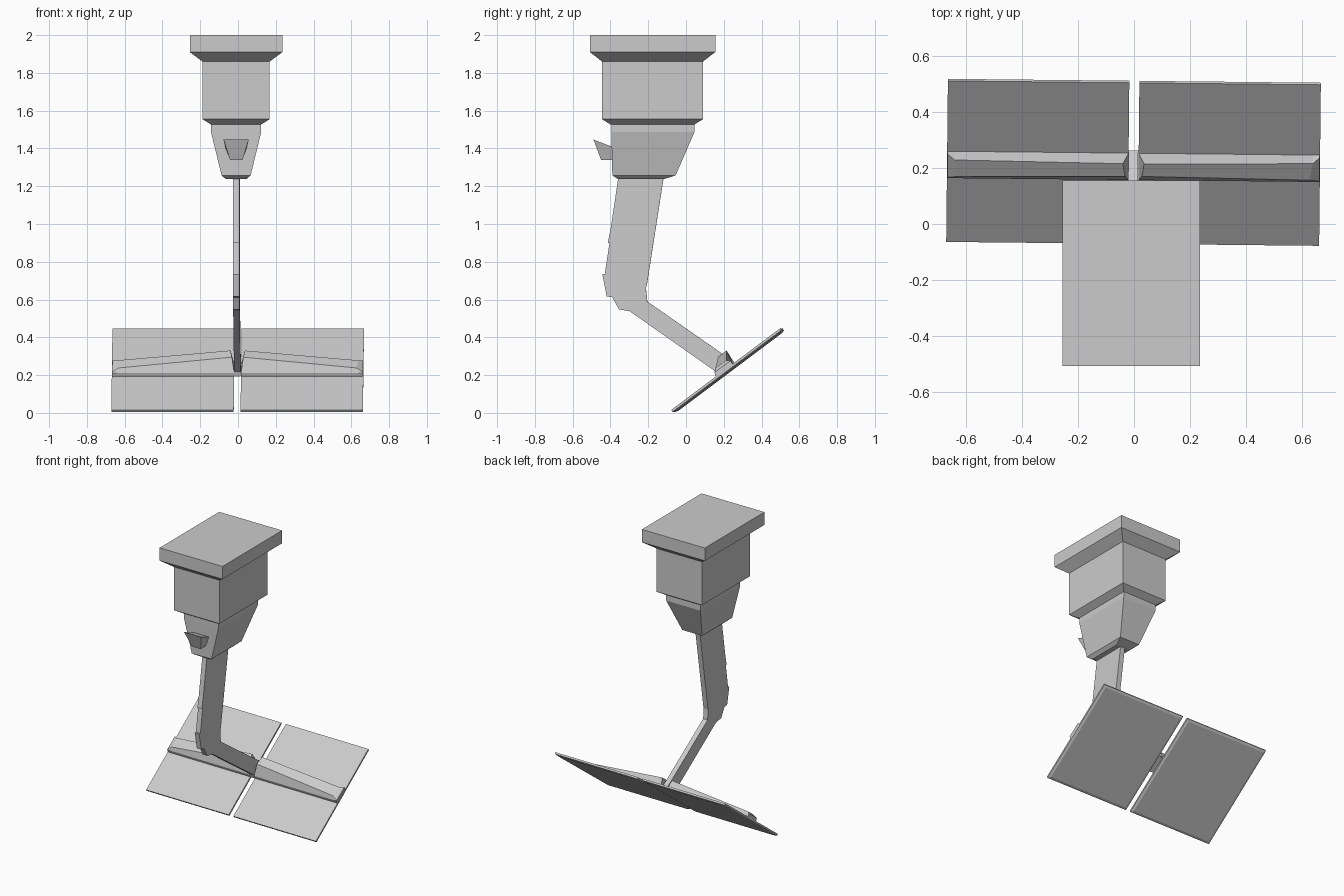
import bpy, bmesh, math
from mathutils import Vector

YAW = math.radians(-0.6)   # the arm and foot are turned very slightly
CX = -0.005                # middle plane of arm and foot


def loft(name, rings, yaw=0.0):
    """Skin a closed solid through rings that have equal point counts."""
    bm = bmesh.new()
    loops = [[bm.verts.new(p) for p in ring] for ring in rings]
    n = len(loops[0])
    for a, b in zip(loops, loops[1:]):
        for i in range(n):
            j = (i + 1) % n
            bm.faces.new((a[i], a[j], b[j], b[i]))
    bm.faces.new(loops[0])
    bm.faces.new(loops[-1])
    bmesh.ops.recalc_face_normals(bm, faces=bm.faces)
    mesh = bpy.data.meshes.new(name)
    bm.to_mesh(mesh)
    bm.free()
    ob = bpy.data.objects.new(name, mesh)
    bpy.context.collection.objects.link(ob)
    ob.rotation_euler.z = yaw
    return ob


def rect(z, hx, y0, y1, cx=-0.01):
    return [(cx - hx, y0, z), (cx + hx, y0, z), (cx + hx, y1, z), (cx - hx, y1, z)]


# Stepped mounting block: cap, housing
loft("mount_housing", [
    rect(2.0, 0.245, -0.508, 0.155), rect(1.91, 0.245, -0.508, 0.155),
    rect(1.86, 0.178, -0.445, 0.09), rect(1.555, 0.178, -0.445, 0.09),
    rect(1.527, 0.133, -0.4, 0.045)])

# Tapered hip socket
loft("hip_socket", [
    rect(1.527, 0.133, -0.395, 0.045), rect(1.487, 0.133, -0.395, 0.045),
    rect(1.257, 0.077, -0.39, -0.055), rect(1.237, 0.054, -0.36, -0.12)])

# Flared lug on the front of the socket
loft("front_lug", [
    [(-0.077, -0.49, 1.447), (0.057, -0.49, 1.447), (0.024, -0.45, 1.34), (-0.042, -0.45, 1.34)],
    [(-0.067, -0.38, 1.405), (0.047, -0.38, 1.405), (0.024, -0.38, 1.34), (-0.042, -0.38, 1.34)]])

# Thin bent arm, cut from one side profile
arm = [(-0.36, 1.26), (-0.36, 1.235), (-0.398, 0.98), (-0.414, 0.90), (-0.405, 0.90),
       (-0.43, 0.735), (-0.443, 0.735), (-0.42, 0.617), (-0.39, 0.612), (-0.355, 0.548),
       (-0.298, 0.538), (0.155, 0.22), (0.165, 0.192), (0.262, 0.262), (0.245, 0.277),
       (0.215, 0.30), (0.18, 0.322), (-0.205, 0.59), (-0.212, 0.66), (-0.205, 0.69),
       (-0.12, 1.235), (-0.12, 1.26)]
loft("bent_arm", [[(CX + s * 0.0175, y, z) for y, z in arm] for s in (-1, 1)], YAW)

# Tilted foot panels and their tapering ribs, one pair per side
ORIGIN = Vector((0, -0.071, 0.0155))
U = Vector((0, 0.8, 0.6))
N = Vector((0, -0.6, 0.8))


def panel_ring(side, inset, depth):
    x0, x1 = 0.018 + inset, 0.666 - inset
    v0, v1 = inset, 0.719 - inset
    return [Vector((CX * 0.8 + side * x, 0, 0)) + ORIGIN + U * v - N * depth
            for x, v in ((x0, v0), (x1, v0), (x1, v1), (x0, v1))]


def section(side, xs, pts):
    return [(CX * 0.8 + side * x, y, z) for x, (y, z) in zip(xs, pts)]


for side, label in ((-1, "left"), (1, "right")):
    loft(label + "_foot_panel", [panel_ring(side, 0, 0), panel_ring(side, 0, 0.012),
                                 panel_ring(side, 0.016, 0.018)], YAW)
    loft(label + "_foot_rib", [
        section(side, (0.018, 0.018, 0.03, 0.038, 0.018),
                ((0.167, 0.19), (0.157, 0.212), (0.17, 0.295), (0.215, 0.33), (0.253, 0.258))),
        section(side, (0.64, 0.64, 0.63, 0.64, 0.64),
                ((0.167, 0.19), (0.157, 0.212), (0.163, 0.238), (0.222, 0.278), (0.253, 0.258))),
        section(side, (0.664,) * 5,
                ((0.167, 0.19), (0.157, 0.212), (0.16, 0.216), (0.243, 0.276), (0.253, 0.258)))],
        YAW)
